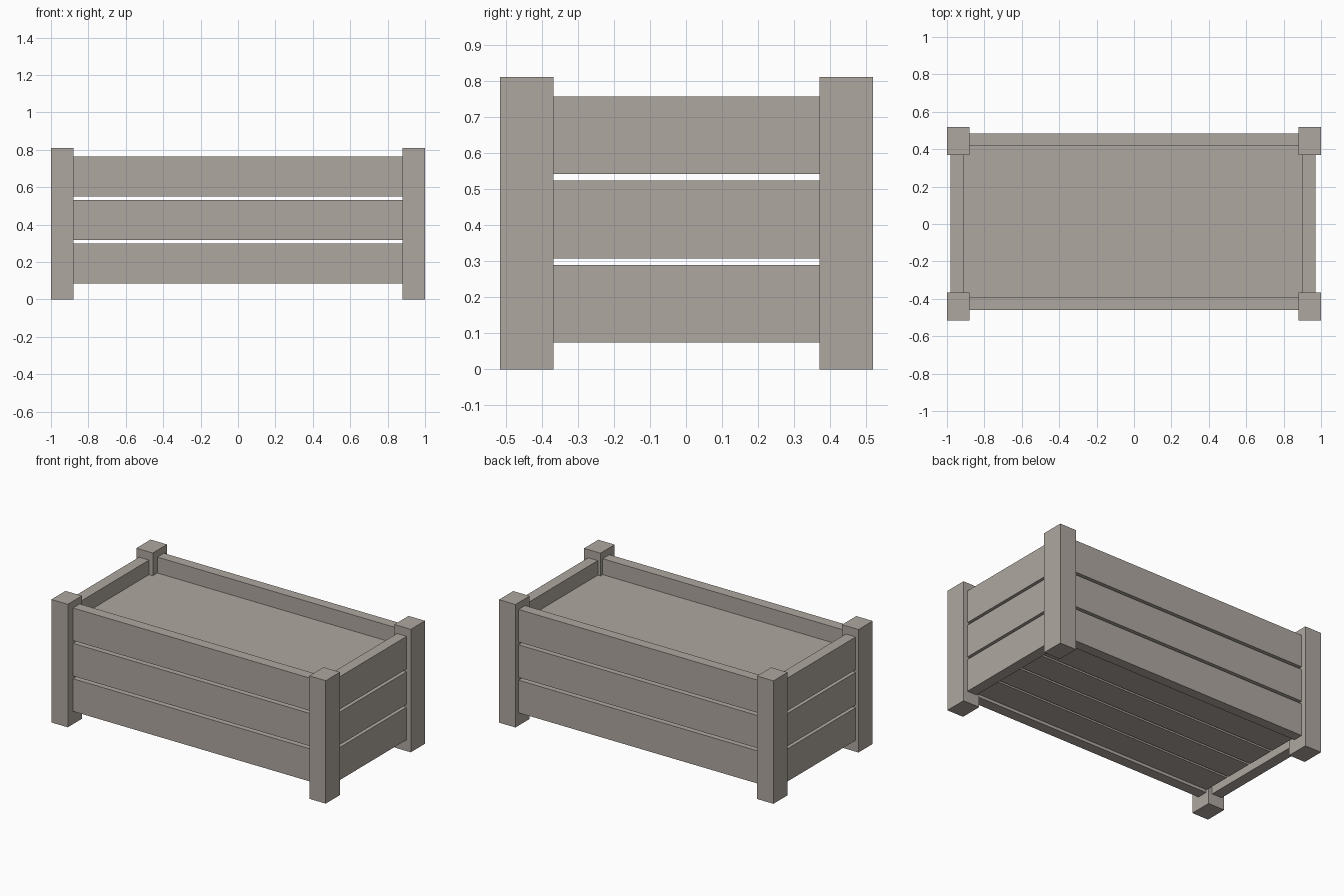
import bpy

cube = bpy.data.objects.get("Cube")
if cube:
    bpy.data.objects.remove(cube, do_unlink=True)

wood = bpy.data.materials.new("weathered_wood")
wood.use_nodes = True
colour = (0.43, 0.39, 0.35, 1)
wood.diffuse_color = colour
wood.node_tree.nodes["Principled BSDF"].inputs["Base Color"].default_value = colour


def box(name, x, y, z):
    """Box given by its (low, high) range on each axis."""
    bpy.ops.mesh.primitive_cube_add(size=1, location=[sum(r) / 2 for r in (x, y, z)])
    ob = bpy.context.object
    ob.name = name
    ob.scale = [r[1] - r[0] for r in (x, y, z)]
    bpy.ops.object.transform_apply(location=False, rotation=False, scale=True)
    ob.data.materials.append(wood)


# Corner posts
for side, x in (("right", (-1, -0.88)), ("left", (0.88, 1))):
    for end, y in (("front", (-0.515, -0.367)), ("back", (0.37, 0.518))):
        box(f"{end}_{side}_post", x, y, (0, 0.81))

# Three rows of wall boards, the end boards slightly lower
BOARD, PITCH = 0.215, 0.233
for row in range(3):
    z = 0.084 + row * PITCH
    for end, y in (("front", (-0.46, -0.39)), ("back", (0.418, 0.485))):
        box(f"{end}_board_{row + 1}", (-0.88, 0.88), y, (z, z + BOARD))
    z -= 0.009
    for side, x in (("right", (-0.98, -0.908)), ("left", (0.9, 0.97))):
        box(f"{side}_board_{row + 1}", x, (-0.367, 0.37), (z, z + BOARD))

# Floor planks with narrow gaps
for i in range(4):
    y = -0.385 + i * 0.2
    box(f"floor_plank_{i + 1}", (-0.88, 0.88), (y, y + 0.185), (0.1, 0.165))

# Thin fill surface below the rim
box("fill_surface", (-0.908, 0.9), (-0.39, 0.418), (0.655, 0.66))
